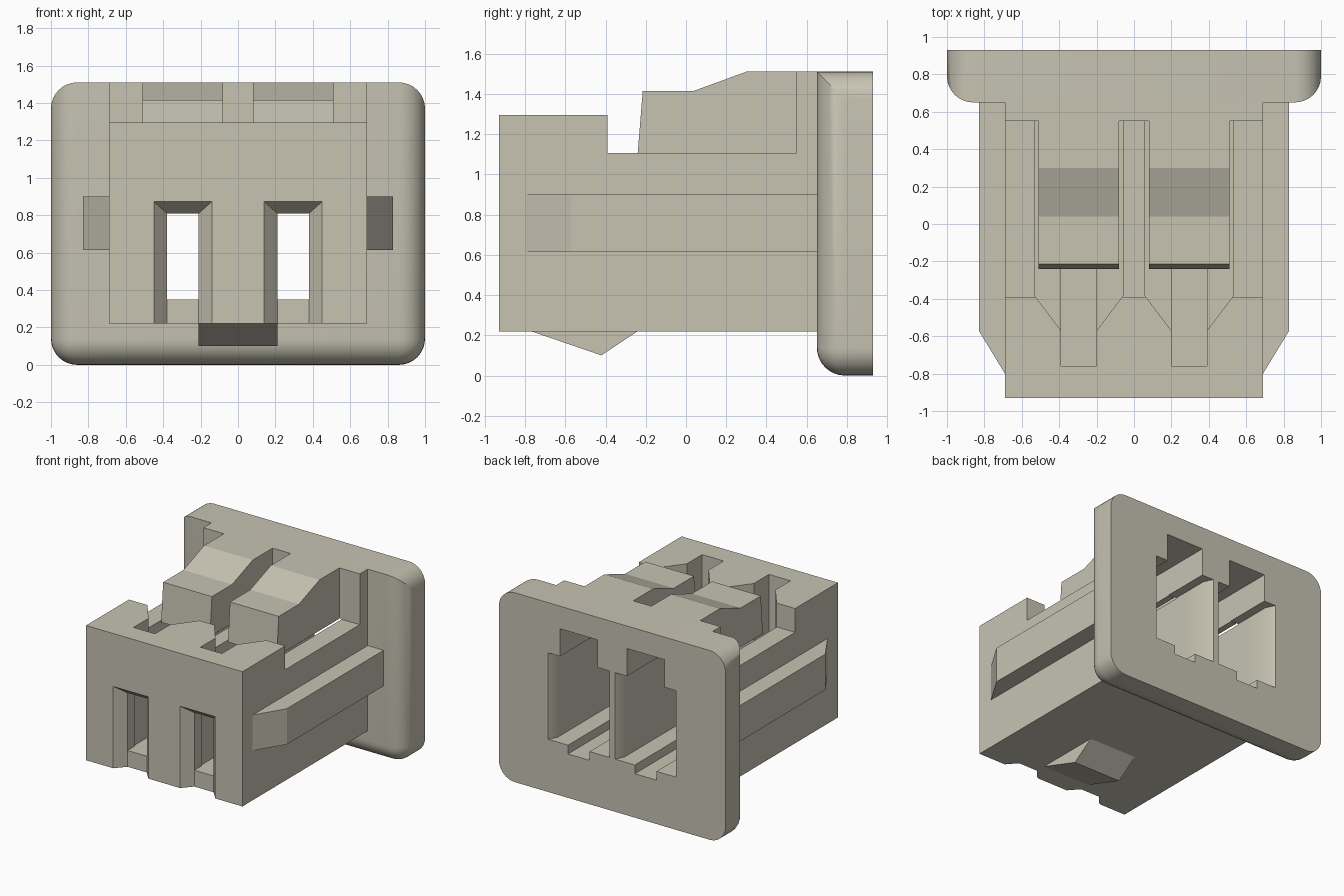
import bpy, bmesh, math
from mathutils import Vector

old = bpy.data.objects.get("Cube")
if old:
    bpy.data.objects.remove(old, do_unlink=True)

plastic = bpy.data.materials.new("warm grey plastic")
plastic.use_nodes = True
COLOUR = (0.57, 0.55, 0.45, 1)
plastic.diffuse_color = COLOUR
plastic.node_tree.nodes["Principled BSDF"].inputs["Base Color"].default_value = COLOUR


def finish(name, bm):
    bmesh.ops.recalc_face_normals(bm, faces=bm.faces)
    mesh = bpy.data.meshes.new(name)
    bm.to_mesh(mesh)
    bm.free()
    mesh.materials.append(plastic)
    ob = bpy.data.objects.new(name, mesh)
    bpy.context.collection.objects.link(ob)
    return ob


def prism(name, points, axis, lo, hi):
    """Extrude a 2D profile along x (profile is y, z) or z (profile is x, y)."""
    bm = bmesh.new()
    ends = [[bm.verts.new((t, a, b) if axis == "x" else (a, b, t))
             for a, b in points] for t in (lo, hi)]
    bm.faces.new(ends[0])
    bm.faces.new(ends[1])
    n = len(points)
    for i in range(n):
        j = (i + 1) % n
        bm.faces.new((ends[0][i], ends[0][j], ends[1][j], ends[1][i]))
    return finish(name, bm)


def taper(name, rect_a, ya, rect_b, yb):
    """Block between two x/z rectangles (x0, x1, z0, z1) at two depths."""
    bm = bmesh.new()
    for (x0, x1, z0, z1), y in ((rect_a, ya), (rect_b, yb)):
        for x in (x0, x1):
            for z in (z0, z1):
                bm.verts.new((x, y, z))
    bmesh.ops.convex_hull(bm, input=bm.verts)
    bmesh.ops.dissolve_limit(bm, angle_limit=0.01, verts=bm.verts, edges=bm.edges)
    return finish(name, bm)


def box(name, x0, x1, y0, y1, z0, z1):
    return taper(name, (x0, x1, z0, z1), y0, (x0, x1, z0, z1), y1)


def round_edges(ob, radius, keep):
    bm = bmesh.new()
    bm.from_mesh(ob.data)
    edges = [e for e in bm.edges if keep(e)]
    bmesh.ops.bevel(bm, geom=edges, offset=radius, segments=8, profile=0.5, affect="EDGES")
    bm.to_mesh(ob.data)
    bm.free()


def boolean(ob, cutter, operation="DIFFERENCE"):
    mod = ob.modifiers.new("cut", "BOOLEAN")
    mod.operation = operation
    mod.solver = "EXACT"
    mod.object = cutter
    bpy.context.view_layer.objects.active = ob
    bpy.ops.object.modifier_apply(modifier=mod.name)
    bpy.data.objects.remove(cutter, do_unlink=True)


# Housing: low shoulders, raised front block and tall rear block
body = prism("housing", [(-.93, .22), (.65, .22), (.65, 1.51), (.55, 1.51),
                         (.55, 1.105), (-.39, 1.105), (-.39, 1.295), (-.93, 1.295)],
             "x", -.69, .69)

# Rear flange: sides and bottom rounded, top flat with rounded corners
flange = box("rear_flange", -1, 1, .65, 2, 0, 3)
round_edges(flange, .14, lambda e: True)
mask = box("mask", -1, 1, .5, .93, -1, 1.51)
round_edges(mask, .14, lambda e: all(v.co.z > 1 for v in e.verts)
            and abs(e.verts[0].co.x - e.verts[1].co.x) < .01)
boolean(flange, mask, "INTERSECT")

# Two bays, each with cavity, keyway, front window and cover
LATCH = [(-.24, 1.105), (.55, 1.105), (.55, 1.51), (.30, 1.51), (.04, 1.415), (-.215, 1.415)]
CAVITY = [(.235, .55), (.235, -.385), (.095, -.57), (.095, -.76)]
for side, c in (("right", -.295), ("left", .295)):
    plan = [(c - w, y) for w, y in CAVITY] + [(c + w, y) for w, y in reversed(CAVITY)]
    boolean(body, prism("cutter", plan, "z", .42, 1.7))
    boolean(body, box("cutter", c - .085, c + .085, -1, -.7, .35, .81))
    boolean(body, taper("cutter", (c - .225, c + .225, .1, .935), -1.01,
                        (c - .085, c + .085, .1, .81), -.85))
    for part in (body, flange):
        boolean(part, box("cutter", c - .235, c + .235, .5, 1, .42, 1.11))
        boolean(part, box("cutter", c - .095, c + .095, -.76, 1, .35, 1))
        boolean(part, box("cutter", c - .165, c + .165, .5, 1, 1, 1.33))
    boolean(flange, taper("cutter", (c - .235, c + .235, .42, 1.11), .86,
                          (c - .275, c + .275, .42, 1.11), .94))
    cover = prism(side + "_latch_cover", LATCH, "x", c - .215, c + .215)
    boolean(cover, box("cutter", c - .165, c + .165, -.14, 1, 1, 1.33))

# Side guide rails with tapered noses
for side, s in (("right", -1), ("left", 1)):
    prism(side + "_guide_rail", [(s * .69, .65), (s * .83, .65), (s * .83, -.57),
                                 (s * .69, -.80)], "z", .615, .9)

# Snap wedge underneath
prism("bottom_snap_wedge", [(-.77, .22), (-.42, .10), (-.24, .22)], "x", -.21, .21)

# Smooth only the rounded flange
bpy.ops.object.select_all(action="DESELECT")
flange.select_set(True)
bpy.context.view_layer.objects.active = flange
bpy.ops.object.shade_smooth_by_angle(angle=math.radians(30))
